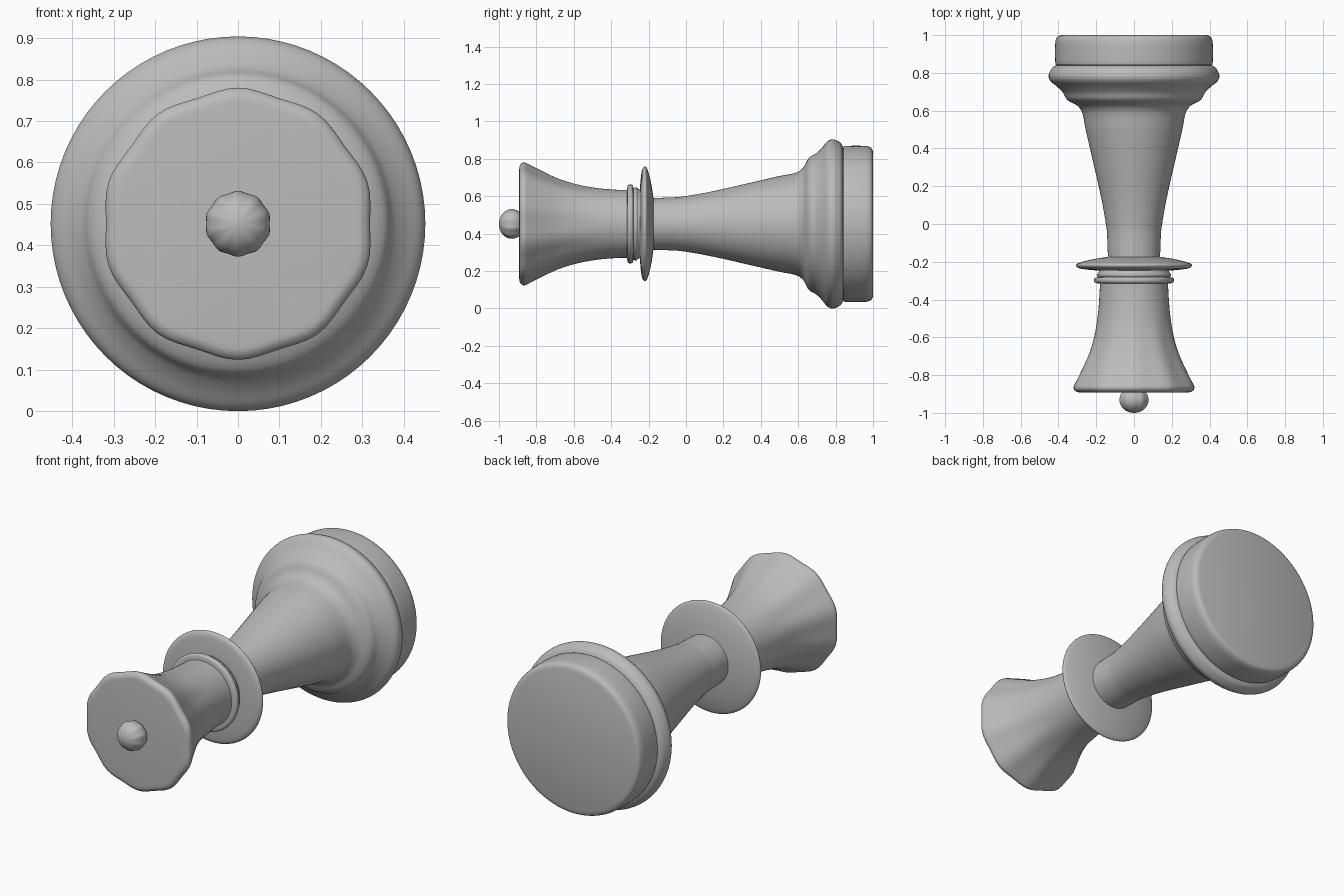
import bpy, bmesh, math
from mathutils import Vector

if "Cube" in bpy.data.objects:
    bpy.data.objects.remove(bpy.data.objects["Cube"])

AXIS_Z = 0.452   # height of the lying turning axis
SEGMENTS = 80

grey = bpy.data.materials.new("plain grey")
grey.diffuse_color = (0.5, 0.5, 0.5, 1)
grey.use_nodes = True
grey.node_tree.nodes["Principled BSDF"].inputs["Base Color"].default_value = grey.diffuse_color


def smooth_profile(points, steps=4):
    """Catmull-Rom curve through (y, radius) points."""
    p = [Vector(q) for q in points]
    p = [2 * p[0] - p[1]] + p + [2 * p[-1] - p[-2]]
    out = []
    for a, b, c, d in zip(p, p[1:], p[2:], p[3:]):
        for i in range(steps):
            t = i / steps
            out.append(0.5 * (2 * b + (c - a) * t + (2 * a - 5 * b + 4 * c - d) * t * t
                              + (3 * b - a - 3 * c + d) * t ** 3))
    return out + [p[-2]]


def turn(name, profile, ripple=lambda y, r: 0.0, cap_start=False, cap_end=False):
    """Revolve a profile about the y axis, with an optional ten-fold ripple."""
    bm = bmesh.new()
    rings = []
    for y, r in profile:
        ring = []
        for i in range(SEGMENTS):
            a = 2 * math.pi * i / SEGMENTS
            rr = max(r, 0.0005) + ripple(y, r) * math.cos(10 * (a - math.pi / 2))
            ring.append(bm.verts.new((rr * math.cos(a), y, AXIS_Z + rr * math.sin(a))))
        rings.append(ring)
    for lo, hi in zip(rings, rings[1:]):
        for i in range(SEGMENTS):
            j = (i + 1) % SEGMENTS
            bm.faces.new((lo[i], lo[j], hi[j], hi[i]))
    if cap_start:
        bm.faces.new(rings[0][::-1])
    if cap_end:
        bm.faces.new(rings[-1])
    # outward-facing normals: the winding above points inward for rising y
    for f in bm.faces:
        c = f.calc_center_median()
        f.normal_update()
    bmesh.ops.recalc_face_normals(bm, faces=bm.faces)
    probe = max(bm.faces, key=lambda f: Vector((f.calc_center_median().x,
                f.calc_center_median().z - AXIS_Z)).length * (abs(f.normal.y) < 0.8))
    c = probe.calc_center_median()
    if probe.normal.dot(Vector((c.x, 0, c.z - AXIS_Z))) < 0:
        bmesh.ops.reverse_faces(bm, faces=bm.faces)
    mesh = bpy.data.meshes.new(name)
    bm.to_mesh(mesh)
    bm.free()
    mesh.materials.append(grey)
    obj = bpy.data.objects.new(name, mesh)
    bpy.context.collection.objects.link(obj)
    bpy.ops.object.select_all(action='DESELECT')
    obj.select_set(True)
    bpy.context.view_layer.objects.active = obj
    bpy.ops.object.shade_smooth_by_angle(angle=math.radians(40))
    return obj


# Ball finial on the tip, slightly ten-sided
ball = [(-0.931 - 0.069 * math.cos(t), 0.078 * math.sin(t))
        for t in (math.radians(130) * i / 14 for i in range(15))]
turn("tip_ball", ball, lambda y, r: 0.02 * r)

# Flared head with a softly scalloped rim that fades into the round neck
head = [(-0.892, 0.285), (-0.889, 0.305), (-0.878, 0.320), (-0.863, 0.3235), (-0.845, 0.316),
        (-0.786, 0.286), (-0.68, 0.238), (-0.572, 0.207), (-0.465, 0.190),
        (-0.36, 0.182), (-0.312, 0.181)]
turn("flared_head", smooth_profile(head),
     lambda y, r: 0.0048 * min(1, max(0, (-0.45 - y) / 0.35)), cap_start=True)

# Two thin neck rings
turn("neck_rings", smooth_profile([
    (-0.315, 0.180), (-0.313, 0.200), (-0.307, 0.209), (-0.295, 0.211), (-0.285, 0.206),
    (-0.281, 0.192), (-0.274, 0.195), (-0.264, 0.195), (-0.258, 0.188), (-0.244, 0.182)]))

# Wide collar disc
turn("collar", smooth_profile([
    (-0.246, 0.180), (-0.245, 0.210), (-0.240, 0.260), (-0.234, 0.292), (-0.222, 0.306),
    (-0.210, 0.300), (-0.197, 0.262), (-0.184, 0.205), (-0.174, 0.137)]))

# Tapering stem running into the stepped foot moulding
turn("stem_and_moulding", smooth_profile([
    (-0.175, 0.138), (-0.05, 0.143), (0.0, 0.149), (0.1, 0.166), (0.2, 0.187), (0.3, 0.210),
    (0.4, 0.233), (0.5, 0.256), (0.57, 0.269), (0.605, 0.282), (0.63, 0.305), (0.648, 0.340),
    (0.665, 0.360), (0.695, 0.376), (0.725, 0.405), (0.75, 0.436), (0.768, 0.449),
    (0.788, 0.452), (0.81, 0.444), (0.828, 0.432), (0.840, 0.410)]))

# Foot block with rounded edges and a flat underside
turn("foot_block", smooth_profile([
    (0.840, 0.408), (0.848, 0.416), (0.90, 0.418), (0.955, 0.417), (0.978, 0.413),
    (0.993, 0.404), (1.0, 0.385)]), cap_end=True)
